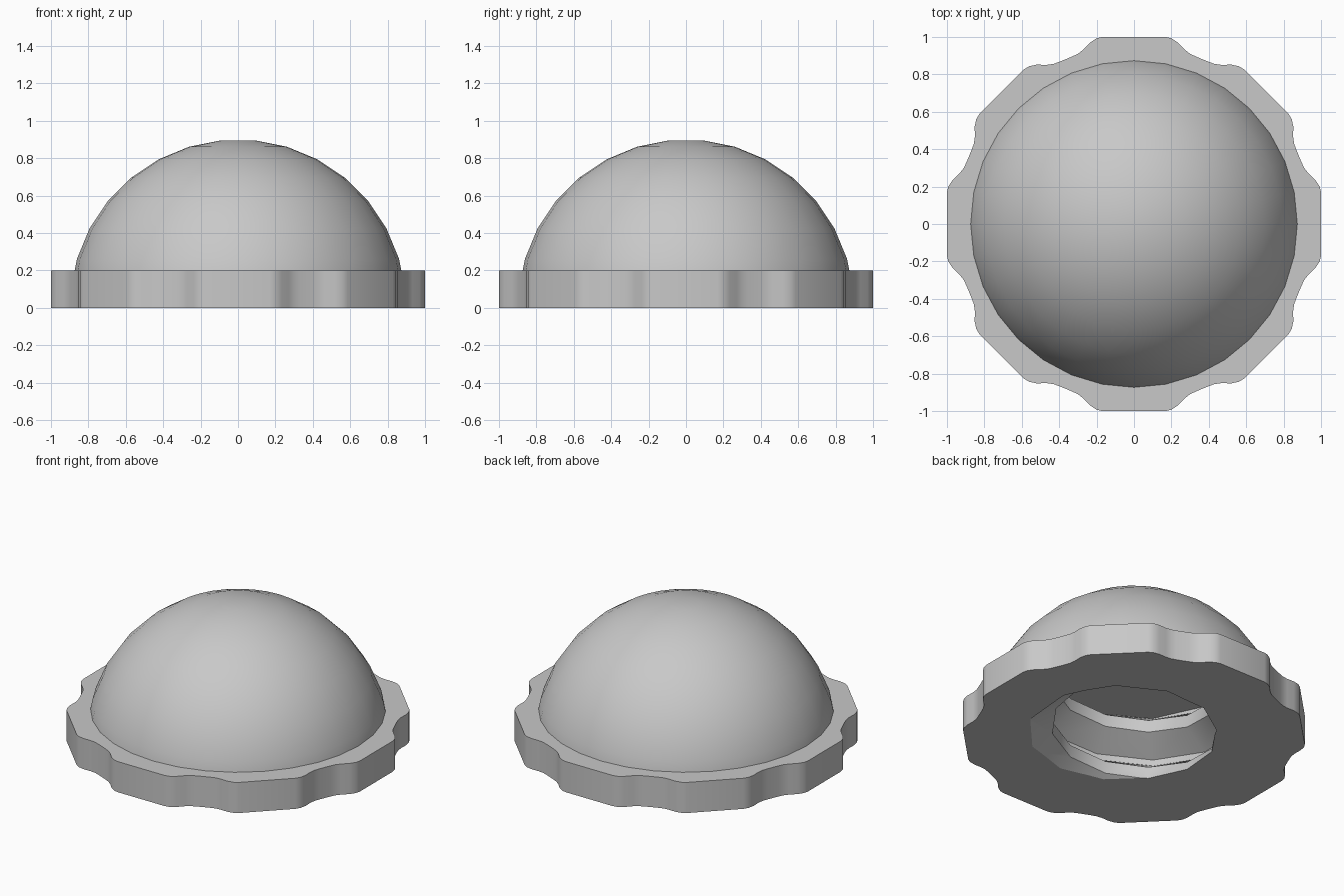
import bpy, bmesh, math
from mathutils import Matrix, Vector

if "Cube" in bpy.data.objects:
    bpy.data.objects.remove(bpy.data.objects["Cube"], do_unlink=True)

grey = bpy.data.materials.new("plain_grey")
grey.use_nodes = True
colour = (0.58, 0.58, 0.58, 1)
grey.diffuse_color = colour
grey.node_tree.nodes["Principled BSDF"].inputs["Base Color"].default_value = colour


def make_object(name, bm):
    bmesh.ops.recalc_face_normals(bm, faces=bm.faces)
    mesh = bpy.data.meshes.new(name)
    bm.to_mesh(mesh)
    bm.free()
    mesh.materials.append(grey)
    obj = bpy.data.objects.new(name, mesh)
    bpy.context.collection.objects.link(obj)
    return obj


def combine(target, other, operation):
    mod = target.modifiers.new(operation.lower(), "BOOLEAN")
    mod.operation = operation
    mod.solver = "EXACT"
    mod.object = other
    bpy.context.view_layer.objects.active = target
    bpy.ops.object.modifier_apply(modifier=mod.name)
    bpy.data.objects.remove(other, do_unlink=True)


# Grip flange: one lobe outline, mirrored and repeated eight times
def build_flange(height=0.2, lobes=8):
    half = [(0.17, 1), (0.2, 0.993), (0.235, 0.97), (0.27, 0.933),
            (0.3, 0.91), (0.33, 0.896), (0.365, 0.881)]
    lobe = half[::-1] + [(-x, y) for x, y in half[:-1]]
    bm = bmesh.new()
    ring = []
    for i in range(lobes):
        turn = Matrix.Rotation(math.tau * i / lobes, 3, "Z")
        ring += [bm.verts.new(turn @ Vector((x, y, 0))) for x, y in lobe]
    base = bm.faces.new(ring)
    top = bmesh.ops.extrude_face_region(bm, geom=[base], use_keep_orig=True)
    verts = [g for g in top["geom"] if isinstance(g, bmesh.types.BMVert)]
    bmesh.ops.translate(bm, verts=verts, vec=(0, 0, height))
    return make_object("cap_body", bm)


# Dome: stacked rings at half steps, leaving a small flat crown
def build_dome(radius=0.9, sides=32):
    bm = bmesh.new()
    step = math.tau / sides
    rings = []
    for j in range(sides // 4):
        polar = (j + 0.5) * step
        r, z = radius * math.sin(polar), radius * math.cos(polar)
        rings.append([bm.verts.new((r * math.cos(i * step), r * math.sin(i * step), z))
                      for i in range(sides)])
    for upper, lower in zip(rings, rings[1:]):
        for i in range(sides):
            k = (i + 1) % sides
            bm.faces.new((upper[i], lower[i], lower[k], upper[k]))
    bm.faces.new(rings[0])
    bm.faces.new(rings[-1])
    return make_object("dome", bm)


# Threaded cutter: a right-handed helical profile trimmed flat at both ends
def build_thread(pitch=0.32, minor=0.49, major=0.65, sides=12, depth=0.5):
    profile = [(-1 / 16, major), (1 / 16, major), (3 / 8, minor), (5 / 8, minor)]
    bm = bmesh.new()
    columns = []
    for i in range(sides):
        frac = i / sides + 1 / 36
        a = math.tau * frac
        columns.append([bm.verts.new((r * math.cos(a), r * math.sin(a), pitch * (k + t + frac)))
                        for k in range(-3, 5) for t, r in profile])
    # the seam joins one full pitch further along
    columns.append(columns[0][len(profile):])
    for left, right in zip(columns, columns[1:]):
        for j in range(min(len(left), len(right)) - 1):
            bm.faces.new((left[j], right[j], right[j + 1], left[j + 1]))
    bmesh.ops.triangulate(bm, faces=bm.faces)
    for z, side in ((-0.1, -1), (depth, 1)):
        bmesh.ops.bisect_plane(bm, geom=bm.verts[:] + bm.edges[:] + bm.faces[:],
                               plane_co=(0, 0, z), plane_no=(0, 0, side), clear_outer=True)
        rim = [e for e in bm.edges if e.is_boundary
               and all(abs(v.co.z - z) < 1e-4 for v in e.verts)]
        bmesh.ops.contextual_create(bm, geom=rim)
    cutter = make_object("thread_cutter", bm)
    cutter.hide_render = True
    return cutter


body = build_flange()
combine(body, build_dome(), "UNION")
combine(body, build_thread(), "DIFFERENCE")

bpy.ops.object.select_all(action="DESELECT")
body.select_set(True)
bpy.context.view_layer.objects.active = body
bpy.ops.object.shade_smooth_by_angle(angle=math.radians(32))
